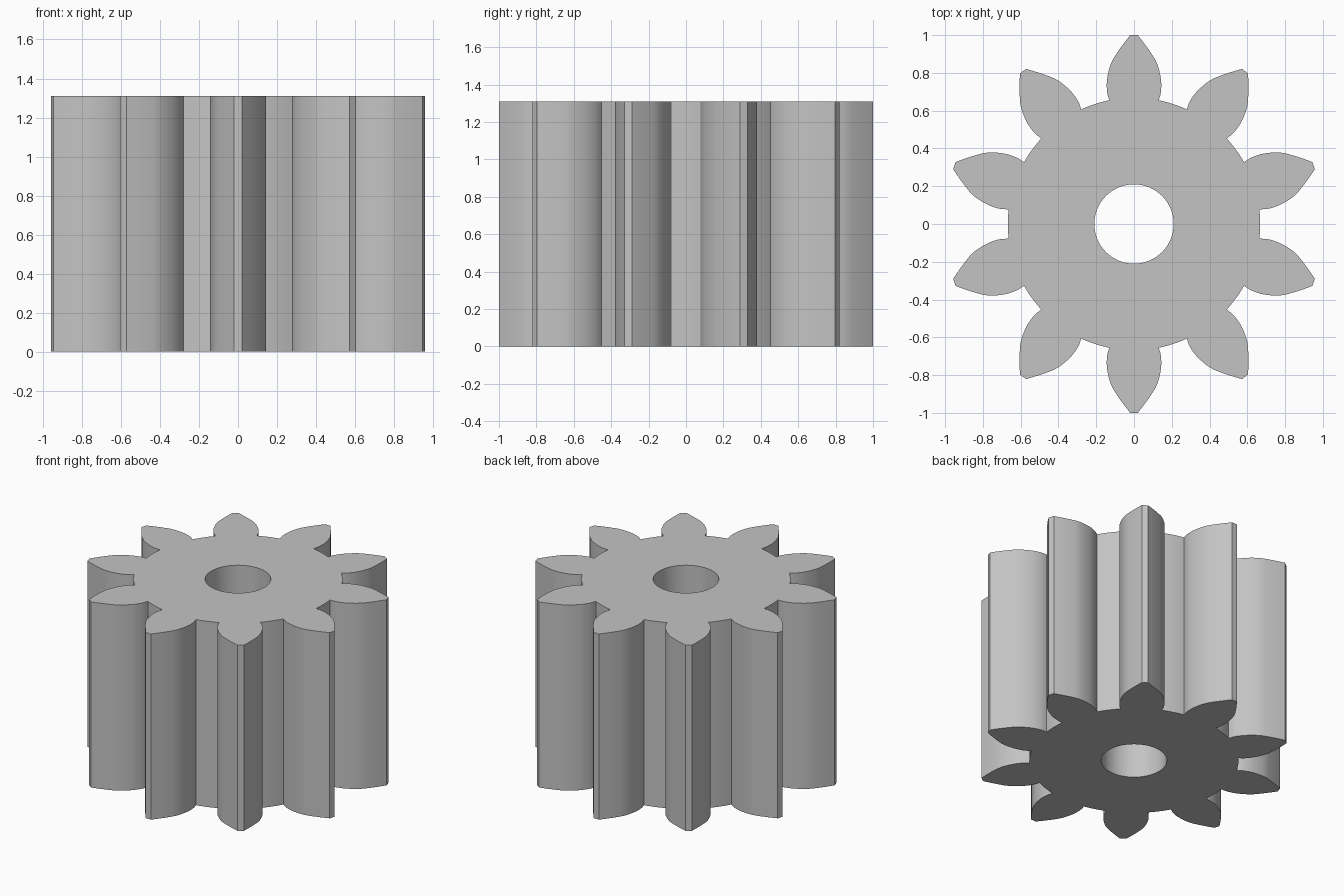
import bpy, bmesh
from math import sin, cos, pi, radians
from mathutils import Vector

cube = bpy.data.objects.get("Cube")
if cube:
    bpy.data.objects.remove(cube, do_unlink=True)

TEETH, HEIGHT, BORE, ROOT = 10, 1.31, 0.21, 0.668
ROOT_ANGLE = radians(11.3)   # half-angle of a tooth at its root

# Half-width of a tooth at each radius, from root to tip
flank = [(ROOT * sin(ROOT_ANGLE), ROOT * cos(ROOT_ANGLE)),
         (0.141, 0.69), (0.1445, 0.73), (0.142, 0.77), (0.1315, 0.82),
         (0.115, 0.865), (0.087, 0.91), (0.055, 0.955), (0.02, 1.0)]


def smooth_path(points, steps=3):
    """Catmull-Rom interpolation through the points."""
    p = [Vector(q) for q in points]
    p = [2 * p[0] - p[1]] + p + [2 * p[-1] - p[-2]]
    path = []
    for a, b, c, d in zip(p, p[1:], p[2:], p[3:]):
        for i in range(steps):
            t = i / steps
            path.append(0.5 * (2 * b + (c - a) * t + (2 * a - 5 * b + 4 * c - d) * t**2
                               + (3 * b - a - 3 * c + d) * t**3))
    return path + [p[-2]]


def turn(x, y, angle):
    return x * cos(angle) - y * sin(angle), x * sin(angle) + y * cos(angle)


# Outline, counterclockwise: right flank, left flank, then root arc
side = smooth_path(flank)
tooth = [(q.x, q.y) for q in side] + [(-q.x, q.y) for q in reversed(side)]
pitch = 2 * pi / TEETH
gap = pitch - 2 * ROOT_ANGLE
tooth += [turn(0, ROOT, ROOT_ANGLE + gap * i / 5) for i in range(1, 5)]
outline = [turn(x, y, k * pitch) for k in range(TEETH) for x, y in tooth]
hole = [turn(BORE, 0, 2 * pi * i / 72) for i in range(72)]

# Fill the ring between outline and bore, then extrude it upward
bm = bmesh.new()
edges = []
for loop in (outline, hole):
    verts = [bm.verts.new((x, y, 0)) for x, y in loop]
    edges += [bm.edges.new((verts[i - 1], verts[i])) for i in range(len(verts))]
bmesh.ops.triangle_fill(bm, edges=edges, use_beauty=True, use_dissolve=False)
result = bmesh.ops.extrude_face_region(bm, geom=bm.faces[:], use_keep_orig=True)
top = [v for v in result["geom"] if isinstance(v, bmesh.types.BMVert)]
bmesh.ops.translate(bm, verts=top, vec=(0, 0, HEIGHT))
bmesh.ops.recalc_face_normals(bm, faces=bm.faces[:])

mesh = bpy.data.meshes.new("pinion_gear")
bm.to_mesh(mesh)
bm.free()
gear = bpy.data.objects.new("pinion_gear", mesh)
bpy.context.collection.objects.link(gear)

# Plain grey material
grey = bpy.data.materials.new("light_grey")
grey.use_nodes = True
colour = (0.55, 0.55, 0.55, 1)
grey.diffuse_color = colour
grey.node_tree.nodes["Principled BSDF"].inputs["Base Color"].default_value = colour
mesh.materials.append(grey)

# Smooth flanks and bore, crisp rims and tips
bpy.ops.object.select_all(action="DESELECT")
gear.select_set(True)
bpy.context.view_layer.objects.active = gear
bpy.ops.object.shade_smooth_by_angle(angle=radians(25))
